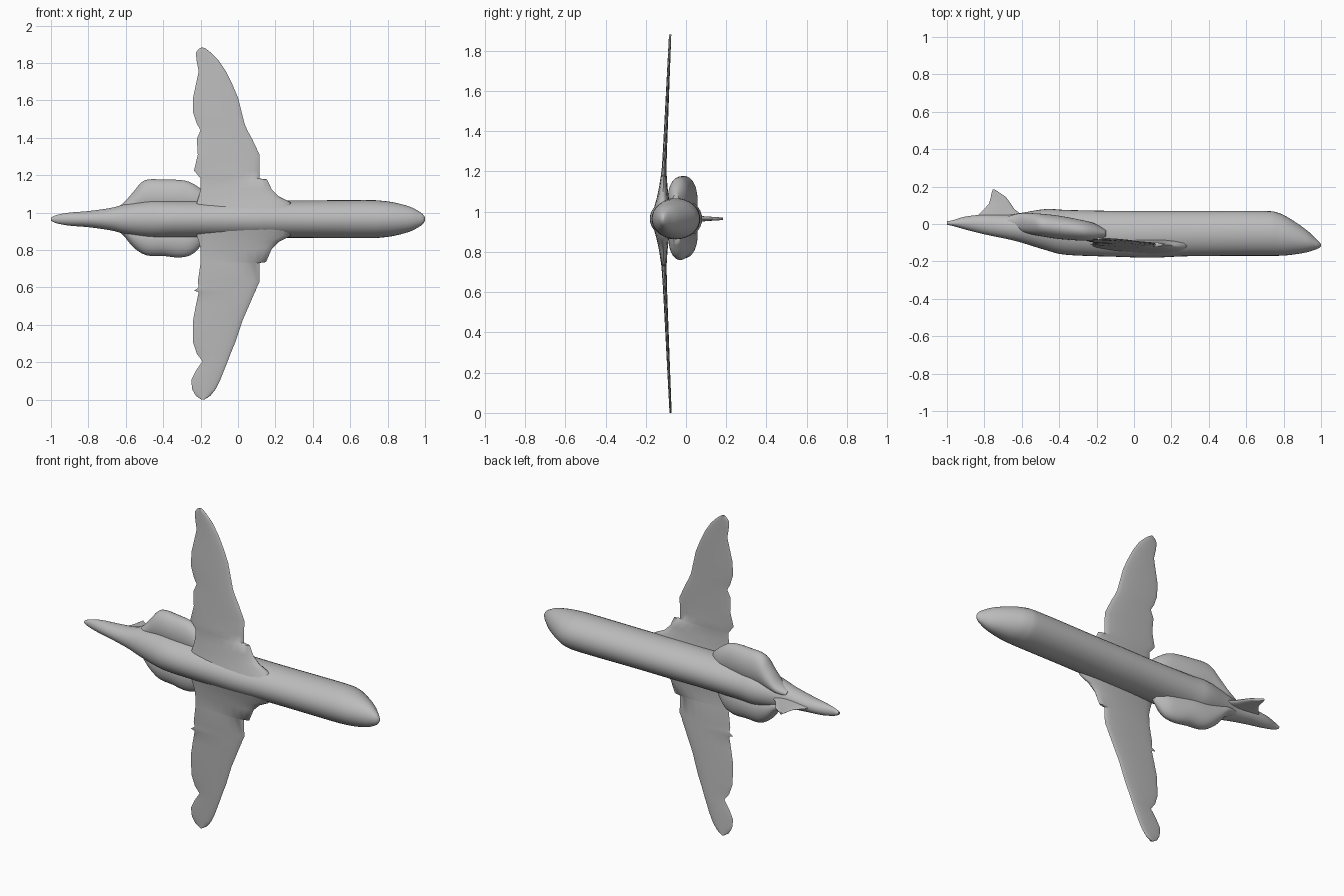
import bpy
import bmesh
from math import cos, sin, pi, radians
from mathutils import Vector

AXIS = 0.965  # height of the fuselage centre line

cube = bpy.data.objects.get("Cube")
if cube:
    bpy.data.objects.remove(cube, do_unlink=True)

grey = bpy.data.materials.new("plain_grey")
grey.use_nodes = True
tone = (0.5, 0.5, 0.5, 1)
grey.diffuse_color = tone
shader = next(n for n in grey.node_tree.nodes if n.type == "BSDF_PRINCIPLED")
shader.inputs["Base Color"].default_value = tone


def loft(name, rings, sharp_angle=50):
    """Skin a list of equal-length point rings and close both ends."""
    bm = bmesh.new()
    loops = [[bm.verts.new(point) for point in ring] for ring in rings]
    count = len(loops[0])
    for lower, upper in zip(loops, loops[1:]):
        for i in range(count):
            j = (i + 1) % count
            bm.faces.new((lower[i], lower[j], upper[j], upper[i]))
    bm.faces.new(loops[0])
    bm.faces.new(loops[-1])
    bmesh.ops.recalc_face_normals(bm, faces=bm.faces)
    mesh = bpy.data.meshes.new(name)
    bm.to_mesh(mesh)
    bm.free()
    mesh.materials.append(grey)
    obj = bpy.data.objects.new(name, mesh)
    bpy.context.collection.objects.link(obj)
    bpy.ops.object.select_all(action="DESELECT")
    obj.select_set(True)
    bpy.context.view_layer.objects.active = obj
    bpy.ops.object.shade_smooth_by_angle(angle=radians(sharp_angle))
    return obj


def smooth_stations(stations, steps=4):
    """Insert in-between stations along a Catmull-Rom curve."""
    result = []
    last = len(stations) - 1
    for k in range(last):
        a, b, c, d = (Vector(stations[min(max(k + o, 0), last)]) for o in (-1, 0, 1, 2))
        for step in range(steps):
            t = step / steps
            result.append(b + (c - a) * t / 2
                          + (a * 2 - b * 5 + c * 4 - d) * t * t / 2
                          + (b * 3 - a - c * 3 + d) * t ** 3 / 2)
    result.append(Vector(stations[last]))
    return result


def angles(count):
    return [2 * pi * i / count for i in range(count)]


def body_ring(x, low, high, half_width, z=AXIS):
    """Elliptical cross-section standing across the x axis."""
    mid, radius = (low + high) / 2, (high - low) / 2
    return [(x, mid + radius * cos(a), z + half_width * sin(a)) for a in angles(32)]


def foil(front, back, half_thick):
    """Thin section as (chord position, thickness offset) pairs."""
    mid, radius = (front + back) / 2, (front - back) / 2
    return [(mid + radius * cos(a), half_thick * sin(a) * (0.8 + 0.3 * cos(a)))
            for a in angles(20)]


# Fuselage: x, belly y, back y, half width
body = [
    (-1, -0.005, 0.015, 0.008), (-0.97, -0.01, 0.02, 0.022),
    (-0.9, -0.03, 0.04, 0.035), (-0.8, -0.055, 0.05, 0.043),
    (-0.68, -0.08, 0.05, 0.06), (-0.6, -0.1, 0.06, 0.08),
    (-0.47, -0.14, 0.08, 0.1), (-0.36, -0.165, 0.075, 0.1),
    (-0.1, -0.175, 0.07, 0.1), (0.1, -0.18, 0.07, 0.102),
    (0.3, -0.172, 0.07, 0.1), (0.68, -0.17, 0.07, 0.102),
    (0.77, -0.17, 0.06, 0.098), (0.84, -0.165, 0.025, 0.088),
    (0.92, -0.152, -0.03, 0.066), (0.97, -0.137, -0.075, 0.04),
    (0.99, -0.128, -0.095, 0.024), (1, -0.117, -0.108, 0.008),
]
loft("fuselage", [body_ring(*s) for s in smooth_stations(body)])

# Wings: distance from the centre line, leading edge x, trailing edge x
root = [(0, 0.32, -0.24), (0.09, 0.28, -0.22), (0.12, 0.22, -0.21),
        (0.16, 0.18, -0.2)]
upper_plan = root + [
    (0.213, 0.155, -0.2), (0.217, 0.115, -0.2), (0.26, 0.115, -0.235),
    (0.345, 0.115, -0.215), (0.43, 0.075, -0.22), (0.475, 0.05, -0.2),
    (0.51, 0.035, -0.22), (0.57, 0.02, -0.24), (0.65, 0, -0.24),
    (0.72, -0.03, -0.225), (0.79, -0.065, -0.21), (0.85, -0.105, -0.222),
    (0.89, -0.145, -0.225), (0.91, -0.17, -0.21), (0.917, -0.185, -0.197),
]
lower_plan = root + [
    (0.23, 0.15, -0.2), (0.234, 0.115, -0.2), (0.335, 0.115, -0.215),
    (0.365, 0.1, -0.21), (0.383, 0.095, -0.235), (0.39, 0.09, -0.21),
    (0.46, 0.06, -0.225), (0.54, 0.025, -0.24), (0.66, -0.015, -0.24),
    (0.72, -0.04, -0.22), (0.76, -0.055, -0.19), (0.81, -0.075, -0.225),
    (0.86, -0.095, -0.25), (0.91, -0.12, -0.245), (0.945, -0.148, -0.225),
    (0.965, -0.18, -0.195),
]


def wing(name, plan, side):
    rings = []
    for span, front, back in plan:
        flare = max(0, 1 - span / 0.3)
        half_thick = 0.015 - 0.009 * span + 0.05 * flare ** 2
        y = -0.12 + 0.045 * span
        rings.append([(x, y + dy, AXIS + side * span)
                      for x, dy in foil(front, back, half_thick)])
    loft(name, rings)


wing("left_wing", upper_plan, 1)
wing("right_wing", lower_plan, -1)

# Rear pods beside the tail: x, outer reach, half depth
upper_pod = [(-0.68, 0.05, 0.02), (-0.62, 0.08, 0.045), (-0.56, 0.145, 0.055),
             (-0.5, 0.207, 0.06), (-0.4, 0.212, 0.062), (-0.28, 0.205, 0.055),
             (-0.21, 0.17, 0.045), (-0.15, 0.12, 0.02)]
lower_pod = [(-0.68, 0.05, 0.02), (-0.62, 0.08, 0.045), (-0.56, 0.15, 0.055),
             (-0.49, 0.193, 0.06), (-0.4, 0.197, 0.062), (-0.31, 0.205, 0.055),
             (-0.24, 0.185, 0.045), (-0.18, 0.12, 0.02)]


def pod(name, stations, side):
    rings = []
    for x, reach, depth in smooth_stations(stations):
        y = -0.07 - 0.13 * x
        half = (reach - 0.02) / 2
        rings.append(body_ring(x, y - depth, y + depth, half,
                               AXIS + side * (0.02 + half)))
    loft(name, rings)


pod("left_pod", upper_pod, 1)
pod("right_pod", lower_pod, -1)

# Tail fin: y, leading edge x, trailing edge x
fin = [(0, -0.56, -0.88), (0.05, -0.6, -0.83), (0.08, -0.64, -0.8),
       (0.11, -0.66, -0.775), (0.145, -0.685, -0.765), (0.165, -0.715, -0.762),
       (0.185, -0.745, -0.755)]
loft("tail_fin", [[(x, y, AXIS + dz) for x, dz in foil(front, back, 0.022 - 0.08 * y)]
                  for y, front, back in fin])
